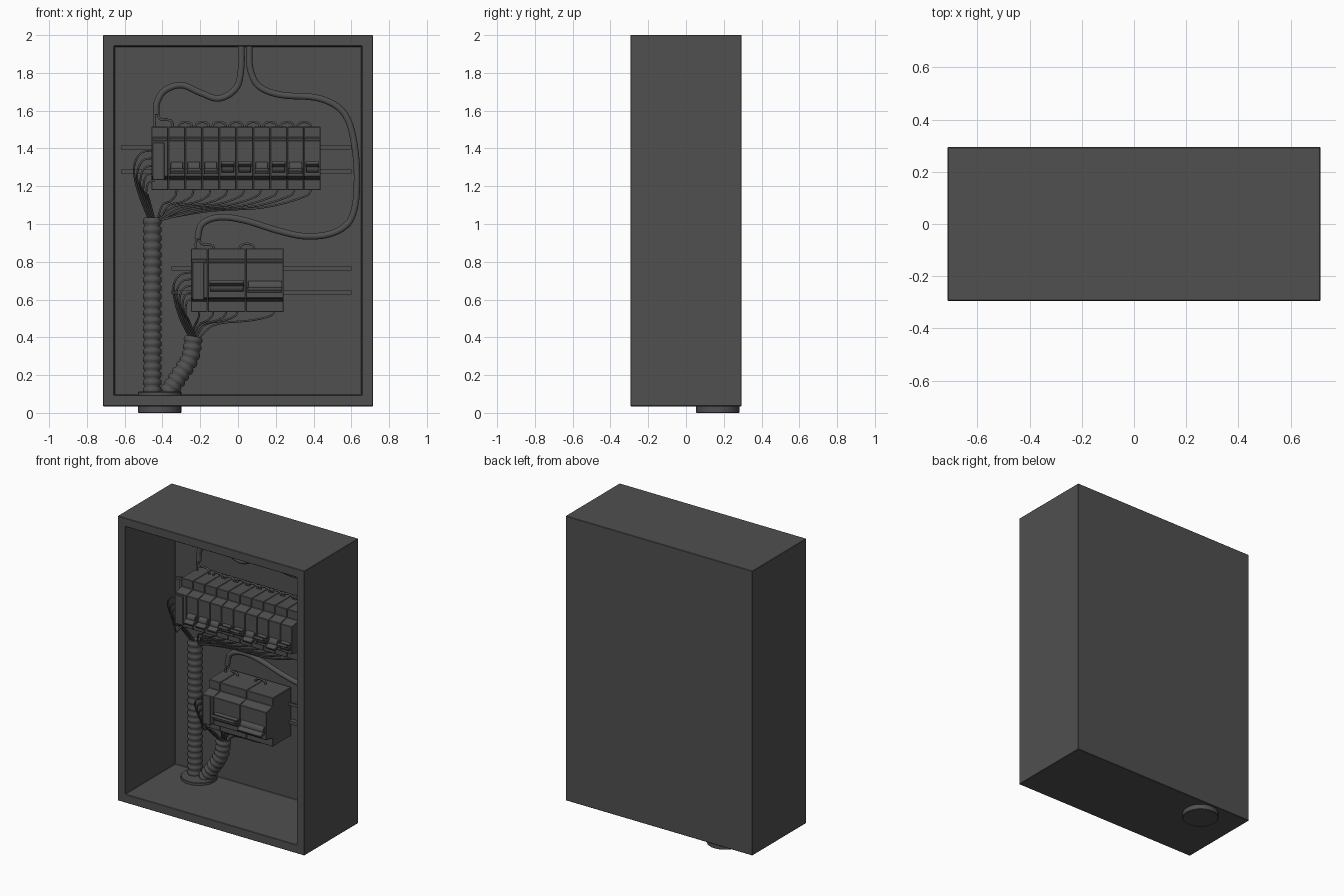
import bpy, bmesh, math
from mathutils import Vector, Matrix
from mathutils.geometry import interpolate_bezier

if "Cube" in bpy.data.objects:
    bpy.data.objects.remove(bpy.data.objects["Cube"])

dark = bpy.data.materials.new("dark_grey")
dark.diffuse_color = (0.08, 0.08, 0.08, 1)
dark.use_nodes = True
dark.node_tree.nodes["Principled BSDF"].inputs["Base Color"].default_value = dark.diffuse_color


def finish(name, bm, bevel=0.0, smooth=False):
    bmesh.ops.recalc_face_normals(bm, faces=bm.faces[:])
    me = bpy.data.meshes.new(name)
    bm.to_mesh(me)
    bm.free()
    me.materials.append(dark)
    ob = bpy.data.objects.new(name, me)
    bpy.context.collection.objects.link(ob)
    if bevel:
        m = ob.modifiers.new("bevel", 'BEVEL')
        m.width, m.segments = bevel, 1
    if smooth:
        bpy.ops.object.select_all(action='DESELECT')
        ob.select_set(True)
        bpy.context.view_layer.objects.active = ob
        bpy.ops.object.shade_smooth_by_angle()
    return ob


def add_box(bm, lo, hi, rot=None):
    lo, hi = Vector(lo), Vector(hi)
    mat = Matrix.Translation((lo + hi) / 2) @ Matrix.Diagonal((*(hi - lo), 1))
    bmesh.ops.create_cube(bm, size=1, matrix=(rot @ mat) if rot else mat)


def prism(name, prof, x0, x1, bevel=0.0):
    """Extrude a (y, z) profile along x."""
    bm = bmesh.new()
    f = bm.faces.new([bm.verts.new((x0, y, z)) for y, z in prof])
    ext = bmesh.ops.extrude_face_region(bm, geom=[f], use_keep_orig=True)['geom']
    bmesh.ops.translate(bm, vec=(x1 - x0, 0, 0),
                        verts=[v for v in ext if isinstance(v, bmesh.types.BMVert)])
    return finish(name, bm, bevel)


def sample(pts, n):
    """Smooth path through the points, n samples per span."""
    p = [Vector(q) for q in pts]
    out = []
    for i in range(len(p) - 1):
        a, b = p[i], p[i + 1]
        d = (b - a).length / 3
        ta = (b - p[max(i - 1, 0)]).normalized()
        tb = (p[min(i + 2, len(p) - 1)] - a).normalized()
        out += interpolate_bezier(a, a + ta * d, b - tb * d, b, n + 1)[:-1]
    return out + [p[-1]]


def tube(name, path, radii, sides=2):
    cu = bpy.data.curves.new(name, 'CURVE')
    cu.dimensions = '3D'
    cu.bevel_depth, cu.bevel_resolution, cu.use_fill_caps = 1.0, sides, True
    cu.materials.append(dark)
    sp = cu.splines.new('POLY')
    sp.points.add(len(path) - 1)
    for i, (pt, v) in enumerate(zip(sp.points, path)):
        pt.co = (*v, 1)
        pt.radius = radii[i % len(radii)]
    sp.use_smooth = True
    ob = bpy.data.objects.new(name, cu)
    bpy.context.collection.objects.link(ob)
    bpy.ops.object.select_all(action='DESELECT')
    ob.select_set(True)
    bpy.context.view_layer.objects.active = ob
    bpy.ops.object.convert(target='MESH')


def wire(name, pts, r=0.0055):
    tube(name, sample(pts, 6), [r], 1)


def conduit(name, pts, ridges):
    """Ribbed hose: evenly resampled path with alternating radii."""
    dense = sample(pts, 60)
    n = ridges * 4
    path = []
    for i in range(n + 1):
        t = i / n * (len(dense) - 1)
        k = min(int(t), len(dense) - 2)
        path.append(dense[k].lerp(dense[k + 1], t - k))
    tube(name, path, [0.040, 0.048, 0.050, 0.048], 4)


# Open-fronted cabinet: box with the front face inset and pushed in
bm = bmesh.new()
add_box(bm, (-0.714, -0.295, 0.035), (0.714, 0.295, 2.0))
front = min(bm.faces, key=lambda f: f.calc_center_median().y)
bmesh.ops.inset_region(bm, faces=[front], thickness=0.059, use_even_offset=True)
ext = bmesh.ops.extrude_face_region(bm, geom=[front])['geom']
bmesh.ops.translate(bm, vec=(0, 0.545, 0),
                    verts=[v for v in ext if isinstance(v, bmesh.types.BMVert)])
if front.is_valid:
    bm.faces.remove(front)
finish("cabinet", bm, 0.003)

# Cable gland through the floor
bm = bmesh.new()
bmesh.ops.create_cone(bm, cap_ends=True, segments=32, radius1=0.115, radius2=0.115,
                      depth=0.112, matrix=Matrix.Translation((-0.415, 0.168, 0.056)))
finish("cable_gland", bm, 0.003, True)


# Mounting rails with a hat-shaped section
def rail(name, zc, x0, x1):
    prof = [(0.212, 0.074), (0.219, 0.074), (0.219, 0.058), (0.25, 0.058)]
    prof += [(y, -z) for y, z in reversed(prof)]
    inner = [(0.212, -0.053), (0.243, -0.053), (0.243, 0.053), (0.212, 0.053)]
    prism(name, [(y, zc + z) for y, z in prof + inner], x0, x1)


rail("upper_rail", 1.341, -0.62, 0.60)
rail("lower_rail", 0.70, -0.352, 0.60)


# Breaker modules: set-back terminals with a protruding nose
def module(name, zc, x0, x1):
    prof = [(0.236, 0.168), (0.035, 0.168), (0.035, 0.11), (-0.037, 0.095)]
    prof += [(y, -z) for y, z in reversed(prof)]
    prism(name, [(y, zc + z) for y, z in prof], x0 + 0.001, x1 - 0.001, 0.003)


def toggle(name, x0, x1, z, up):
    bm = bmesh.new()
    c = Matrix.Translation(((x0 + x1) / 2, -0.028, z))
    bmesh.ops.create_cone(bm, cap_ends=True, segments=20, radius1=0.03, radius2=0.03,
                          depth=x1 - x0 - 0.024,
                          matrix=c @ Matrix.Rotation(math.pi / 2, 4, 'Y'))
    h = (x1 - x0) / 2 - 0.009
    rot = c @ Matrix.Rotation(math.radians(-22 if up else 28), 4, 'X')
    add_box(bm, (-h, -0.062, -0.009), (h, -0.02, 0.009), rot)
    finish(name, bm, 0.002, True)


def side_plate(name, x0, x1, z0, z1):
    bm = bmesh.new()
    add_box(bm, (x0, -0.045, z0), (x1, -0.03, z1))
    finish(name, bm, 0.003)


def jumper(name, x, z, r=0.033):
    half = [(r, -0.02), (r, 0.01), (r * 0.5, 0.023)]
    pts = [(-a, b) for a, b in half] + half[::-1]
    wire(name, [(x + a, 0.18, z + b) for a, b in pts], 0.007)


# Upper row
W, UX, UZ = 0.0897, -0.458, 1.347
for i in range(10):
    x0 = UX + i * W
    module(f"upper_breaker_{i}", UZ, x0, x0 + W)
    if i:
        toggle(f"upper_toggle_{i}", x0, x0 + W, 1.30, i in (4, 5, 7, 9))
    if i > 1:
        jumper(f"upper_jumper_{i}", x0, 1.515)
side_plate("upper_side_plate", -0.452, -0.39, 1.232, 1.432)

# Lower row
LZ = 0.7025
for i, (a, b) in enumerate([(-0.249, -0.161), (-0.161, 0.041), (0.041, 0.243)]):
    module(f"lower_breaker_{i}", LZ, a, b)
    if i:
        toggle(f"lower_toggle_{i}", a, b, 0.67, i == 1)
jumper("lower_jumper", 0.047, 0.87, 0.036)
side_plate("lower_side_plate", -0.24, -0.18, 0.598, 0.80)

# Ribbed conduits
conduit("tall_conduit", [(-0.454, 0.18, 0.10), (-0.454, 0.18, 0.55), (-0.454, 0.18, 1.035)], 22)
conduit("short_conduit", [(-0.375, 0.175, 0.10), (-0.315, 0.175, 0.19), (-0.255, 0.178, 0.29),
                          (-0.235, 0.18, 0.405)], 9)

# Wires from breaker bottoms into the conduits
for i in range(1, 10):
    x = UX + (i + 0.5) * W
    d, s = x + 0.44, i * 0.004
    wire(f"upper_bottom_wire_{i}", [
        (x, 0.11, 1.19), (x - 0.03 * min(d, 1) - 0.005, 0.11, 1.15), (x - 0.3 * d, 0.12, 1.125 - s),
        (x - 0.65 * d, 0.14, 1.105 - s), (-0.44 + 0.012 * (i % 3), 0.16 + 0.008 * (i % 4), 1.02)])
for i, x in enumerate([-0.205, -0.13, -0.06, 0.0, 0.20]):
    d = x + 0.235
    wire(f"lower_bottom_wire_{i}", [
        (x, 0.11, 0.545), (x - 0.06 * d, 0.11, 0.515), (x - 0.3 * d, 0.12, 0.49),
        (x - 0.75 * d, 0.15, 0.465), (-0.235 + 0.01 * (i - 2), 0.18, 0.39)])

# Looped wires from the left sides
for i in range(5):
    z, o = 1.39 - 0.04 * i, 0.095 - 0.016 * i
    wire(f"upper_side_wire_{i}", [
        (-0.44, 0.0, z), (-0.458 - o * 0.6, 0.0, z - 0.015), (-0.455 - o, 0.02, z - 0.09),
        (-0.455 - o * 0.8, 0.08, 1.18 - 0.006 * i), (-0.47 + 0.007 * i, 0.17, 1.02)])
    z = 0.745 - 0.035 * i
    wire(f"lower_side_wire_{i}", [
        (-0.235, 0.0, z), (-0.25 - o * 0.6, 0.0, z - 0.015), (-0.247 - o, 0.02, z - 0.08),
        (-0.242 - o * 0.75, 0.08, 0.52 - 0.005 * i), (-0.25 + 0.007 * i, 0.17, 0.39)])

# Supply cables from the roof, each splitting into two leads
Y = 0.19
left = [(0.018, 1.95), (0.016, 1.82), (-0.01, 1.72), (-0.10, 1.665), (-0.20, 1.695), (-0.30, 1.735),
        (-0.39, 1.705), (-0.43, 1.64), (-0.434, 1.58)]
right = [(0.06, 1.95), (0.065, 1.82), (0.11, 1.73), (0.22, 1.685), (0.43, 1.665), (0.55, 1.60),
         (0.605, 1.48), (0.63, 1.23), (0.60, 1.03), (0.51, 0.955), (0.36, 0.935), (0.21, 0.965),
         (0.03, 1.02), (-0.10, 1.035), (-0.19, 1.0), (-0.215, 0.92)]
for name, pts, top in (("left", left, 1.50), ("right", right, 0.855)):
    tube(f"{name}_supply_cable", sample([(x, Y, z) for x, z in pts], 8), [0.018], 3)
    x, z = pts[-1]
    wire(f"{name}_lead_a", [(x - 0.005, Y, z + 0.01), (x - 0.008, 0.185, z - 0.03),
                            (x - 0.005, 0.18, top)], 0.007)
    wire(f"{name}_lead_b", [(x + 0.005, Y, z + 0.01), (x + 0.025, 0.185, z - 0.025),
                            (x + 0.08, 0.18, z - 0.035), (x + 0.09, 0.18, top)], 0.007)
